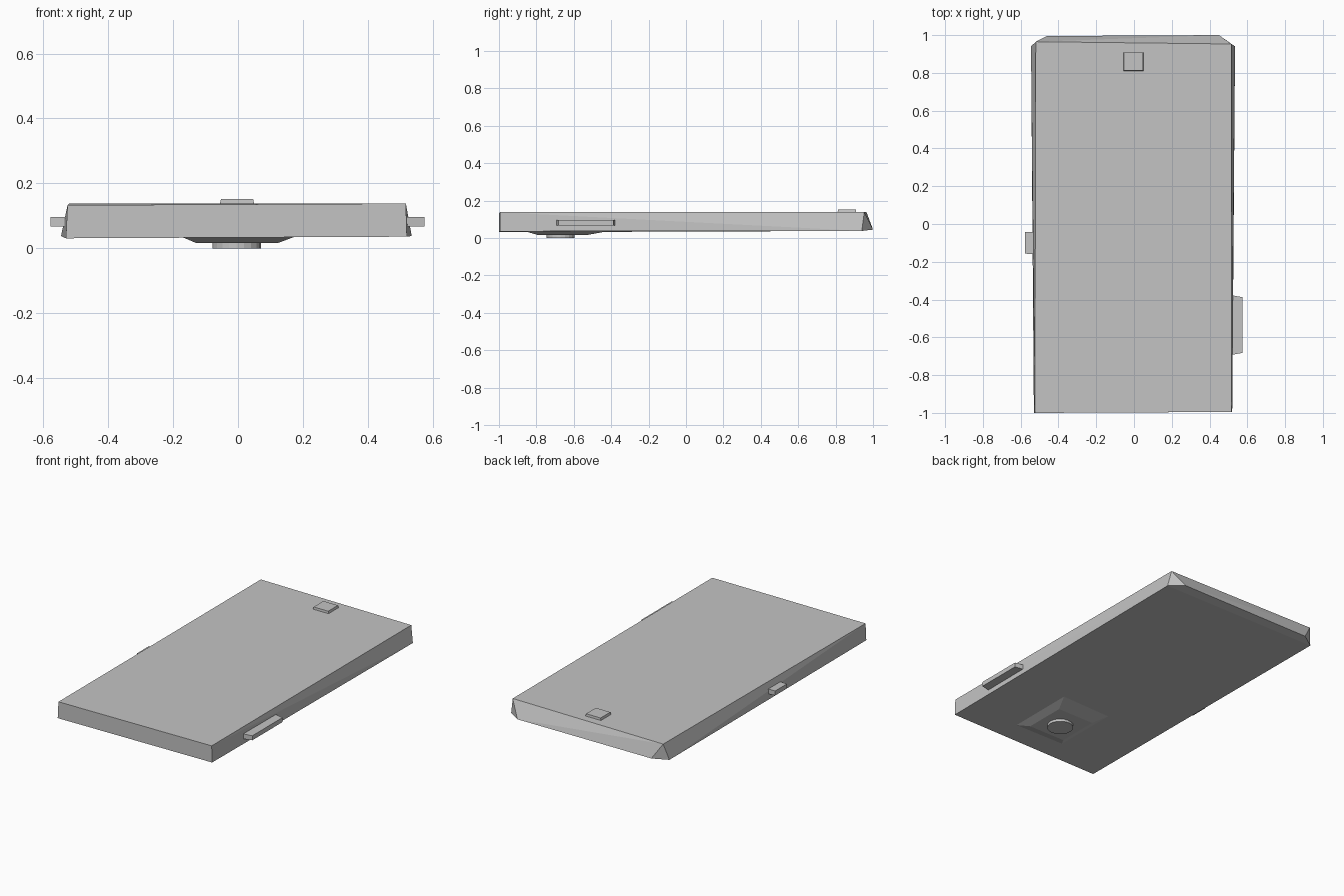
import bpy, bmesh
from mathutils import Vector

cube = bpy.data.objects.get("Cube")
if cube:
    bpy.data.objects.remove(cube)

# One plain grey for everything
grey = bpy.data.materials.new("plain grey")
grey.use_nodes = True
COLOUR = (0.55, 0.55, 0.55, 1)
grey.diffuse_color = COLOUR
grey.node_tree.nodes["Principled BSDF"].inputs["Base Color"].default_value = COLOUR


def finish(name, bm):
    bmesh.ops.recalc_face_normals(bm, faces=bm.faces)
    mesh = bpy.data.meshes.new(name)
    bm.to_mesh(mesh)
    bm.free()
    mesh.materials.append(grey)
    obj = bpy.data.objects.new(name, mesh)
    bpy.context.collection.objects.link(obj)
    return obj


def hull(name, points):
    bm = bmesh.new()
    for p in points:
        bm.verts.new(p)
    bmesh.ops.convex_hull(bm, input=bm.verts)
    return finish(name, bm)


def tapered_block(name, centre, size, axis, taper):
    """Box whose end along the signed axis is narrowed by the taper factors."""
    bm = bmesh.new()
    bmesh.ops.create_cube(bm, size=1)
    index, sign = axis
    for v in bm.verts:
        narrow = v.co[index] * sign > 0
        for i in range(3):
            scale = size[i] * (taper[i] if narrow else 1)
            v.co[i] = v.co[i] * scale + centre[i]
    return finish(name, bm)


# Slab body: narrower top, clipped corners at the back end of the base
top = [(-0.525, -1, 0.133), (0.517, -0.995, 0.138),
       (0.515, 0.953, 0.138), (-0.52, 0.965, 0.138)]
base = [(-0.53, -1, 0.031), (0.52, -0.995, 0.036),
        (0.535, 0.94, 0.038), (0.45, 1, 0.045),
        (-0.46, 0.995, 0.045), (-0.545, 0.94, 0.038)]
hull("body", top + base)

# Earpiece on the top face
tapered_block("earpiece", (-0.003, 0.86, 0.14), (0.11, 0.10, 0.024), (2, 1), (0.9, 0.95, 1))

# Side buttons
tapered_block("left_button", (0.54, -0.535, 0.082), (0.07, 0.32, 0.031), (0, 1), (1, 0.92, 0.9))
tapered_block("right_button", (-0.545, -0.1, 0.082), (0.066, 0.12, 0.030), (0, -1), (1, 0.95, 0.95))

# Sloped camera hump under the body
rim = [(x, y, 0.036) for x in (-0.175, 0.175) for y in (-0.86, -0.42)]
flat = [(x, y, 0.016) for x in (-0.128, 0.122) for y in (-0.79, -0.53)]
hull("camera_hump", rim + flat)

# Round lens at the bottom
bm = bmesh.new()
bmesh.ops.create_cone(bm, cap_ends=True, segments=20, radius1=0.075, radius2=0.075, depth=0.03)
bmesh.ops.translate(bm, verts=bm.verts, vec=Vector((-0.004, -0.67, 0.015)))
finish("lens", bm)
